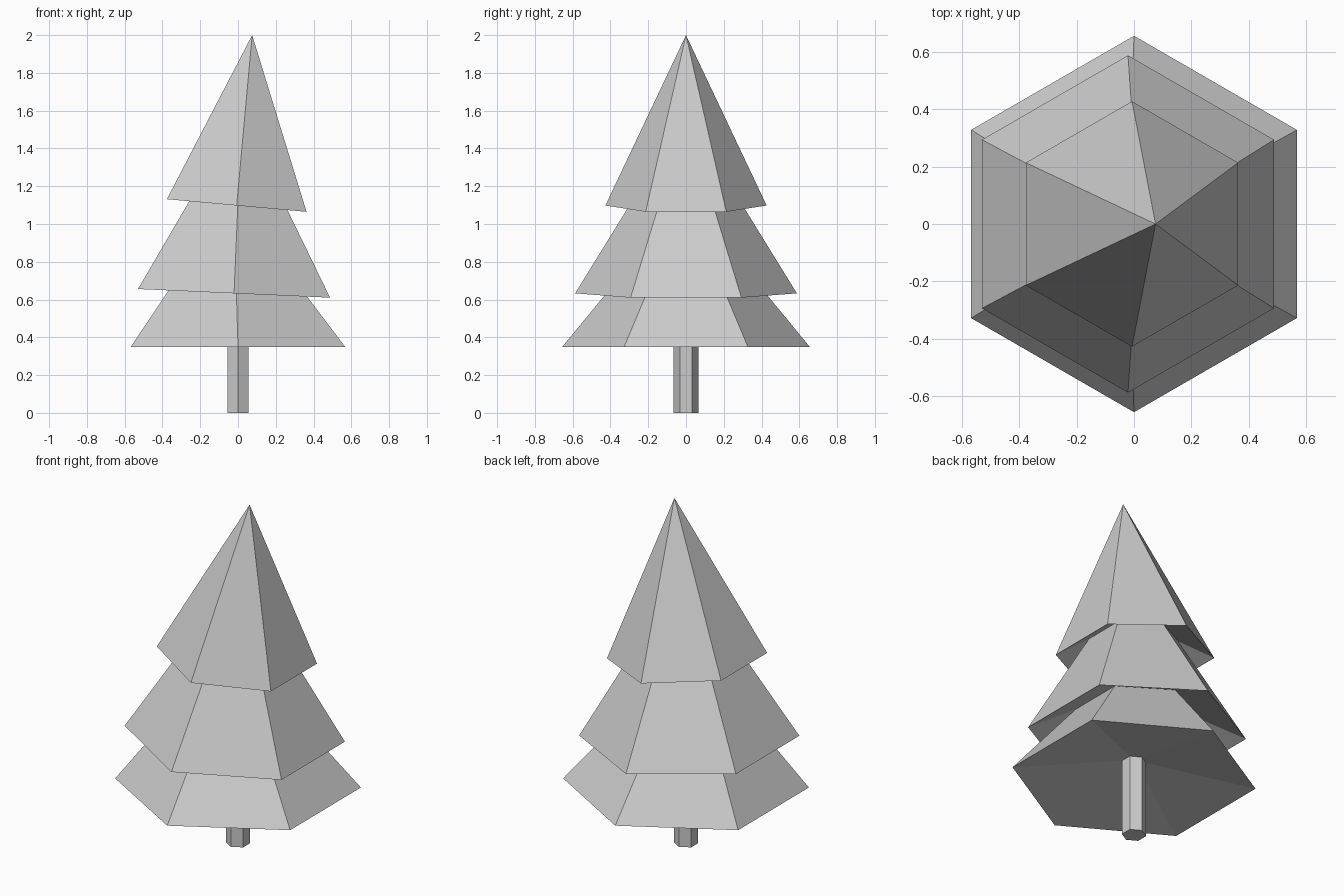
import bpy, bmesh, math

if "Cube" in bpy.data.objects:
    bpy.data.objects.remove(bpy.data.objects["Cube"])

SIDES = 6


def ring(bm, cx, z, radius, tilt=0.0):
    """Hexagon with corners on +-y, tilted so its -x side rises."""
    verts = []
    for i in range(SIDES):
        a = math.radians(30 + 60 * i)
        x = radius * math.cos(a)
        verts.append(bm.verts.new((cx + x, radius * math.sin(a), z - tilt * x)))
    return verts


def fan(bm, verts, tip):
    for i in range(SIDES):
        bm.faces.new((verts[i], verts[(i + 1) % SIDES], tip))


def bridge(bm, low, high):
    for i in range(SIDES):
        j = (i + 1) % SIDES
        bm.faces.new((low[i], low[j], high[j], high[i]))


def finish(bm, name):
    bmesh.ops.recalc_face_normals(bm, faces=bm.faces)
    mesh = bpy.data.meshes.new(name)
    bm.to_mesh(mesh)
    bm.free()
    obj = bpy.data.objects.new(name, mesh)
    bpy.context.collection.objects.link(obj)
    return obj


# Foliage: three flared tiers with sloping undersides, leaning slightly to +x
bm = bmesh.new()
profile = [  # centre x, z, radius, tilt
    (0.0, 0.35, 0.655, 0.0),
    (-0.012, 0.75, 0.326, 0.03),
    (-0.021, 0.633, 0.587, 0.045),
    (0.003, 1.194, 0.241, 0.08),
    (-0.007, 1.098, 0.427, 0.09),
]
rings = [ring(bm, *p) for p in profile]
for low, high in zip(rings, rings[1:]):
    bridge(bm, low, high)
fan(bm, rings[-1], bm.verts.new((0.075, 0, 2.0)))
fan(bm, rings[0], bm.verts.new((0, 0, 0.46)))  # hollowed underside
finish(bm, "foliage")

# Trunk
bm = bmesh.new()
base, top = ring(bm, 0, 0, 0.065), ring(bm, 0, 0.46, 0.065)
bridge(bm, base, top)
bm.faces.new(base)
bm.faces.new(top)
finish(bm, "trunk")
